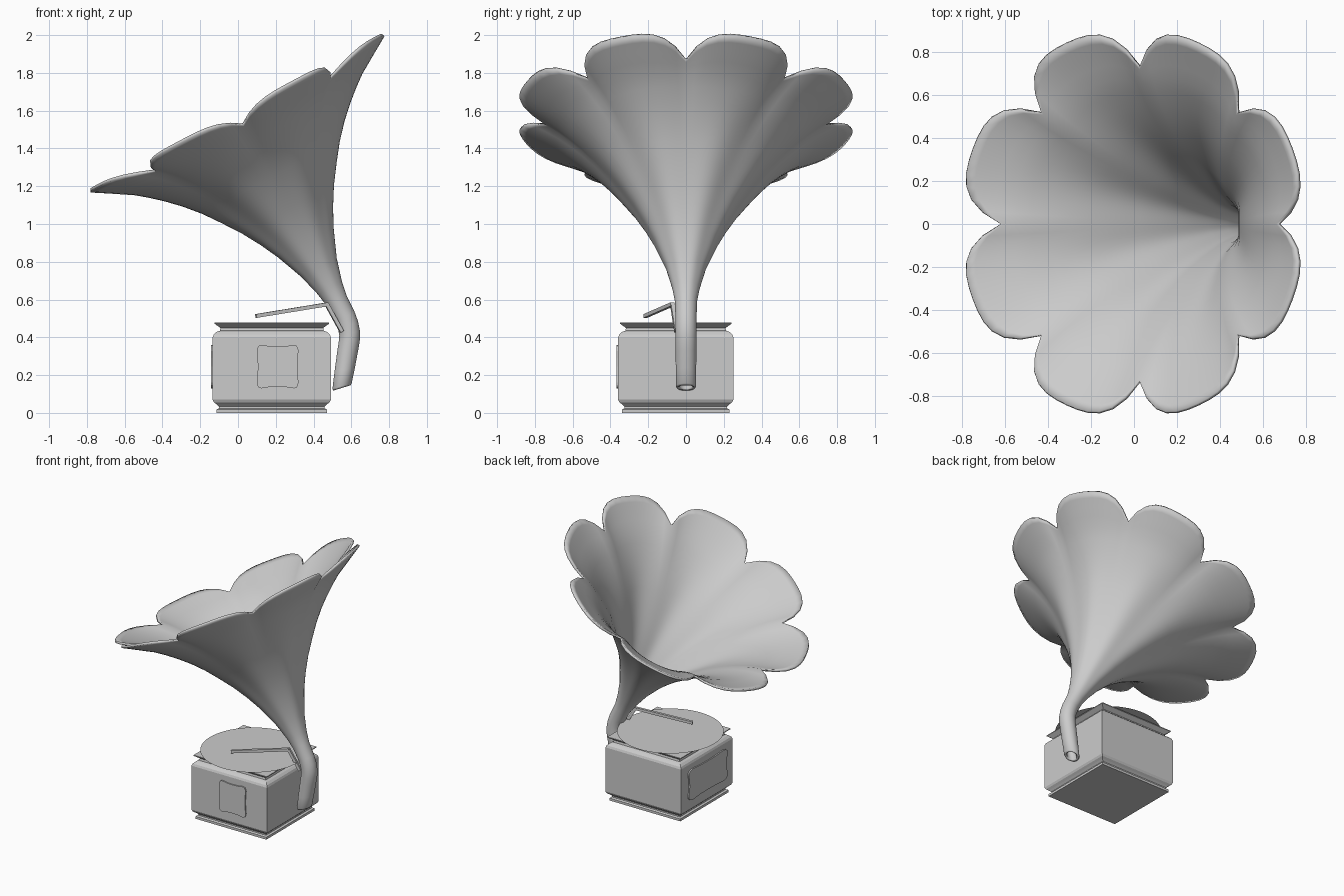
import bpy, bmesh, math
from mathutils import Vector

if "Cube" in bpy.data.objects:
    bpy.data.objects.remove(bpy.data.objects["Cube"])

CX, CY = 0.179, -0.054          # cabinet centre


def finish(bm, name, smooth=True):
    bmesh.ops.recalc_face_normals(bm, faces=bm.faces)
    me = bpy.data.meshes.new(name)
    bm.to_mesh(me)
    bm.free()
    ob = bpy.data.objects.new(name, me)
    bpy.context.collection.objects.link(ob)
    bpy.ops.object.select_all(action='DESELECT')
    ob.select_set(True)
    bpy.context.view_layer.objects.active = ob
    if smooth:
        bpy.ops.object.shade_smooth_by_angle(angle=math.radians(50))
    return ob


def loft(bm, rings, caps):
    rows = [[bm.verts.new(p) for p in ring] for ring in rings]
    n = len(rows[0])
    for a, b in zip(rows, rows[1:]):
        for i in range(n):
            j = (i + 1) % n
            bm.faces.new((a[i], a[j], b[j], b[i]))
    if caps:
        bm.faces.new(rows[0][::-1])
        bm.faces.new(rows[-1])


# Cabinet: square moulding profile (half width, height)
profile = [(.293, 0), (.293, .018), (.28, .024), (.28, .034),
           (.293, .046), (.306, .056), (.313, .07), (.313, .40), (.307, .415),
           (.293, .428), (.275, .435), (.272, .45), (.303, .472), (.303, .478)]
bm = bmesh.new()
loft(bm, [[(CX + sx * h, CY + sy * (h - .008), z)
           for sx, sy in ((-1, -1), (1, -1), (1, 1), (-1, 1))]
          for h, z in profile], True)
finish(bm, "cabinet", False)

# Thin record disc, overhanging the cabinet top
bm = bmesh.new()
bmesh.ops.create_circle(bm, cap_ends=True, segments=64, radius=.362)
bmesh.ops.translate(bm, verts=bm.verts, vec=(CX - .005, CY - .01, .487))
finish(bm, "record", False)


# Raised panels with waisted sides
def panel(name, centre, right, out, w, h):
    q = [(0, .93), (.4, .94), (.65, .985), (.8, 1), (.92, .95),
         (.98, .85), (1, .72), (.97, .4)]
    pts = q + [(.95, 0)] + [(x, -z) for x, z in q[::-1]]
    pts += [(-x, z) for x, z in pts[-2:0:-1]]
    c, r, o = Vector(centre), Vector(right), Vector(out)
    bm = bmesh.new()
    loft(bm, [[c + r * (x * w) + Vector((0, 0, z * h)) + o * d for x, z in pts]
              for d in (-.01, .009)], True)
    finish(bm, name, False)


panel("front_panel", (.21, CY - .305, .245), (1, 0, 0), (0, -1, 0), .11, .115)
panel("side_panel", (CX - .313, -.06, .245), (0, 1, 0), (-1, 0, 0), .23, .115)


# Tone arm: two thin square bars
def bar(name, a, b, t):
    a, b = Vector(a), Vector(b)
    bm = bmesh.new()
    bmesh.ops.create_cube(bm, size=1)
    bmesh.ops.scale(bm, verts=bm.verts, vec=(t, t, (b - a).length))
    bmesh.ops.rotate(bm, verts=bm.verts,
                     matrix=(b - a).to_track_quat('Z', 'Y').to_matrix())
    bmesh.ops.translate(bm, verts=bm.verts, vec=(a + b) / 2)
    finish(bm, name, False)


bar("tone_arm", (.095, -.215, .513), (.475, -.073, .575), .02)
bar("tone_arm_support", (.467, -.073, .58), (.55, -.05, .43), .02)

# Horn: elbow pipe rings (x, z, tilt in degrees, radius)
SEG = 96
pipe = [(.55, .132, 17, .048), (.551, .142, 16, .053), (.565, .23, 8, .054),
        (.581, .33, 0, .055), (.589, .38, 4, .056), (.591, .42, 12, .056),
        (.583, .465, 20, .056), (.567, .51, 26, .056)]
# Flare rows: (height along axis, radius) at the groove and on the petal
flare = [(-1.05, .059, -1.05, .059), (-.97, .073, -.97, .074),
         (-.85, .106, -.85, .108), (-.7, .167, -.7, .172),
         (-.6, .217, -.6, .225), (-.5, .275, -.5, .287),
         (-.4, .344, -.4, .36), (-.31, .41, -.31, .43),
         (-.225, .483, -.23, .50), (-.155, .55, -.16, .573),
         (-.095, .615, -.1, .642), (-.055, .662, -.05, .706),
         (-.03, .694, -.012, .77), (-.015, .715, .022, .825),
         (-.006, .728, .053, .876), (0, .737, .076, .914)]


def ring_point(cx, cz, tilt, n, r, a):
    t = math.radians(tilt)
    u = r * math.cos(a)
    return (cx + u * math.cos(t) - n * math.sin(t), r * math.sin(a),
            cz + u * math.sin(t) + n * math.cos(t))


angles = [2 * math.pi * i / SEG for i in range(SEG)]
rings = [[ring_point(x, z, t, 0, r, a) for a in angles] for x, z, t, r in pipe]
for n0, r0, n1, r1 in flare:
    ring = []
    k = min(1, max(0, (n0 + .3) / .3))      # soft ribs become petals
    for a in angles:
        s = abs(math.sin(4 * a))
        f = (1 - k) * s * s + k * (1 - (1 - s) ** 2)
        ring.append(ring_point(.03, 1.52, 28, n0 + (n1 - n0) * f,
                               r0 + (r1 - r0) * f, a))
    rings.append(ring)
bm = bmesh.new()
loft(bm, rings, False)
horn = finish(bm, "horn")
mod = horn.modifiers.new("thickness", 'SOLIDIFY')
mod.thickness = .016
mod.offset = 1
